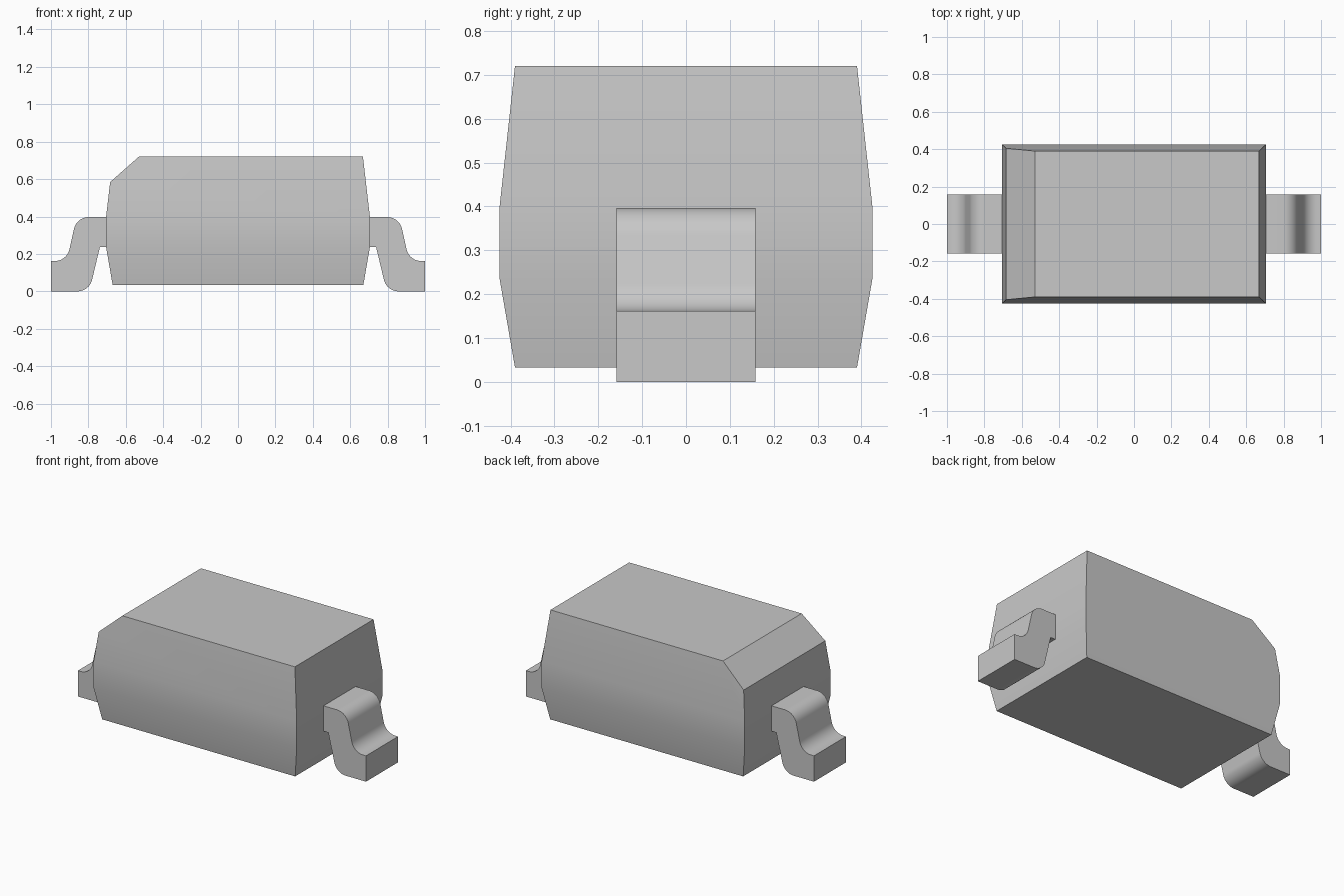
import bpy, bmesh, math
from mathutils import Vector

cube = bpy.data.objects.get("Cube")
if cube:
    bpy.data.objects.remove(cube, do_unlink=True)


def make_material(name, rgb):
    mat = bpy.data.materials.new(name)
    mat.use_nodes = True
    mat.diffuse_color = (*rgb, 1)
    mat.node_tree.nodes["Principled BSDF"].inputs["Base Color"].default_value = (*rgb, 1)
    return mat


def make_object(name, bm, mat):
    bmesh.ops.recalc_face_normals(bm, faces=bm.faces)
    mesh = bpy.data.meshes.new(name)
    bm.to_mesh(mesh)
    bm.free()
    mesh.materials.append(mat)
    obj = bpy.data.objects.new(name, mesh)
    bpy.context.collection.objects.link(obj)
    bpy.ops.object.select_all(action="DESELECT")
    obj.select_set(True)
    bpy.context.view_layer.objects.active = obj
    bpy.ops.object.shade_smooth_by_angle(angle=math.radians(25))


def rounded(points, segments=10):
    """Turn (x, z, radius) corners into an outline with arc fillets."""
    outline = []
    for i, (x, z, r) in enumerate(points):
        p = Vector((x, 0, z))
        if r == 0:
            outline.append(p)
            continue
        before, after = points[i - 1], points[(i + 1) % len(points)]
        a = (Vector((before[0], 0, before[1])) - p).normalized()
        b = (Vector((after[0], 0, after[1])) - p).normalized()
        half = a.angle(b) / 2
        centre = p + (a + b).normalized() * (r / math.sin(half))
        start = p + a * (r / math.tan(half)) - centre
        end = p + b * (r / math.tan(half)) - centre
        for k in range(segments + 1):
            outline.append(centre + start.lerp(end, k / segments).normalized() * r)
    return outline


grey = make_material("light_grey", (0.58, 0.58, 0.58))

# Moulded body: stacked rectangles with drafted sides
bm = bmesh.new()
rings = []
for hx, hy, z in [(0.67, 0.39, 0.033), (0.705, 0.425, 0.235),
                  (0.705, 0.425, 0.40), (0.668, 0.39, 0.72)]:
    rings.append([bm.verts.new((sx * hx, sy * hy, z))
                  for sx, sy in [(-1, -1), (1, -1), (1, 1), (-1, 1)]])
for low, high in zip(rings, rings[1:]):
    for i in range(4):
        j = (i + 1) % 4
        bm.faces.new((low[i], low[j], high[j], high[i]))
bm.faces.new(rings[0][::-1])
bm.faces.new(rings[-1])

# Polarity chamfer on the upper left end
upper, lower = Vector((-0.53, 0, 0.72)), Vector((-0.685, 0, 0.583))
normal = Vector((0, 1, 0)).cross(upper - lower)
if normal.z < 0:
    normal.negate()
cut = bmesh.ops.bisect_plane(bm, geom=bm.verts[:] + bm.edges[:] + bm.faces[:],
                             plane_co=upper, plane_no=normal, clear_outer=True)
edges = [e for e in cut["geom_cut"] if isinstance(e, bmesh.types.BMEdge)]
bmesh.ops.holes_fill(bm, edges=edges)
make_object("body", bm, grey)

# Gull-wing leads: one bent profile, mirrored to the other end
profile = rounded([(0.70, 0.397, 0), (0.863, 0.397, 0.08), (0.915, 0.162, 0.08),
                   (1, 0.162, 0), (1, 0, 0), (0.795, 0, 0.08),
                   (0.738, 0.238, 0), (0.70, 0.238, 0)])
for name, side in (("right_lead", -1), ("left_lead", 1)):
    bm = bmesh.new()
    face = bm.faces.new([bm.verts.new((side * p.x, -0.159, p.z)) for p in profile])
    ext = bmesh.ops.extrude_face_region(bm, geom=[face])
    moved = [v for v in ext["geom"] if isinstance(v, bmesh.types.BMVert)]
    bmesh.ops.translate(bm, verts=moved, vec=(0, 0.318, 0))
    make_object(name, bm, grey)
